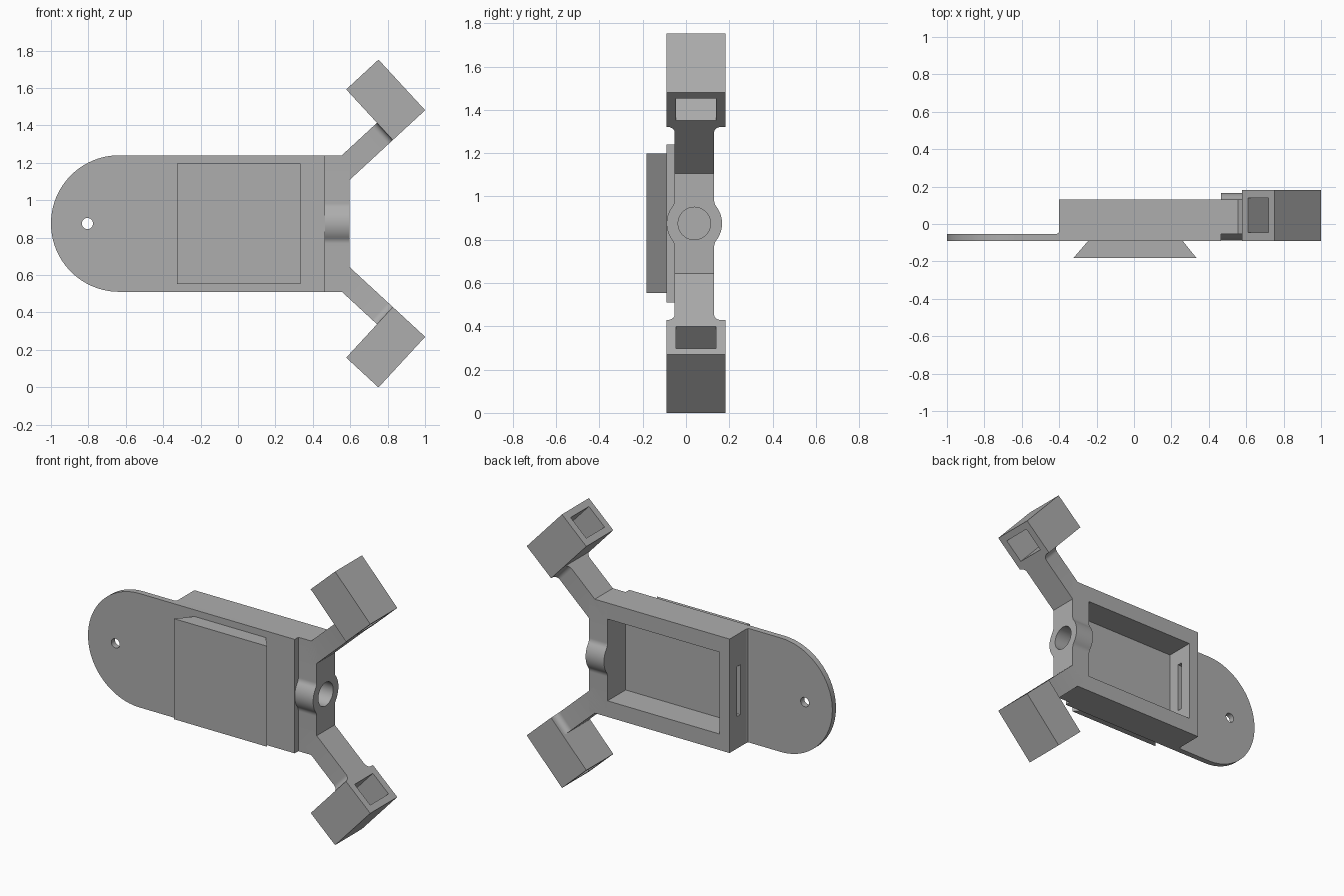
import bpy, bmesh, math
from mathutils import Vector

if "Cube" in bpy.data.objects:
    bpy.data.objects.remove(bpy.data.objects["Cube"], do_unlink=True)

grey = bpy.data.materials.new("plain_grey")
grey.use_nodes = True
grey.diffuse_color = (0.42, 0.42, 0.42, 1)
grey.node_tree.nodes["Principled BSDF"].inputs["Base Color"].default_value = grey.diffuse_color

MID = 0.875                      # height of the mirror plane
FRONT, FLOOR, BACK = -0.09, -0.053, 0.13
AXIS_Y = (FLOOR + BACK) / 2      # centre line of socket and arms
HALF = (BACK - FLOOR) / 2


def prism(name, outline, lo, hi, place):
    """Extrude a 2D outline from lo to hi; place maps (u, v, w) to a point."""
    bm = bmesh.new()
    ends = [[bm.verts.new(place(u, v, w)) for u, v in outline] for w in (lo, hi)]
    bm.faces.new(ends[0])
    bm.faces.new(ends[1])
    n = len(outline)
    for i in range(n):
        j = (i + 1) % n
        bm.faces.new((ends[0][i], ends[0][j], ends[1][j], ends[1][i]))
    bmesh.ops.recalc_face_normals(bm, faces=bm.faces)
    mesh = bpy.data.meshes.new(name)
    bm.to_mesh(mesh)
    bm.free()
    mesh.materials.append(grey)
    ob = bpy.data.objects.new(name, mesh)
    bpy.context.collection.objects.link(ob)
    return ob


def activate(ob):
    bpy.ops.object.select_all(action='DESELECT')
    ob.select_set(True)
    bpy.context.view_layer.objects.active = ob


def cut(ob, cutter):
    mod = ob.modifiers.new("cut", 'BOOLEAN')
    mod.operation, mod.solver, mod.object = 'DIFFERENCE', 'EXACT', cutter
    activate(ob)
    bpy.ops.object.modifier_apply(modifier=mod.name)
    bpy.data.objects.remove(cutter, do_unlink=True)


def smooth(ob):
    activate(ob)
    bpy.ops.object.shade_smooth_by_angle(angle=math.radians(30))


def arc(cx, cy, r, start, end, steps):
    angles = [math.radians(start + (end - start) * i / steps) for i in range(steps + 1)]
    return [(cx + r * math.cos(a), cy + r * math.sin(a)) for a in angles]


def rect(u0, u1, v0, v1):
    return [(u0, v0), (u1, v0), (u1, v1), (u0, v1)]


along_x = lambda u, v, w: (w, u, MID + v)
along_y = lambda u, v, w: (u, w, MID + v)
along_z = lambda u, v, w: (u, v, MID + w)

# Mounting plate with a round end and a screw hole
R = 0.365
plate = prism("base_plate", [(0.465, -R), (0.465, R)] + arc(R - 1, 0, R, 90, 270, 48),
              FRONT, FLOOR, along_y)
cut(plate, prism("hole_cutter", arc(-0.805, 0, 0.03, 0, 345, 23), -0.3, 0.3, along_y))
smooth(plate)

# Open-backed box with a slot in its end wall
box = prism("box_walls", [(-0.415, FLOOR), (0.465, FLOOR), (0.465, BACK), (-0.4, BACK),
                          (-0.4, FLOOR + 0.015), (-0.404, FLOOR + 0.004)], -R, R, along_z)
cut(box, prism("cavity_cutter", rect(-0.33, 0.48, -0.262, 0.262), -0.3, 0.3, along_y))
cut(box, prism("slot_cutter", rect(0.022, 0.055, -0.16, 0.16), -0.5, -0.2, along_x))

# Dovetail rail on the front
prism("dovetail_rail", [(-0.325, -0.183), (0.335, -0.183), (0.26, FRONT), (-0.245, FRONT)],
      -0.322, 0.322, along_z)

# End bar with a filleted round socket bulging out on both sides
r, f = 0.128, 0.05
dz = math.sqrt((r + f) ** 2 - (HALF + f) ** 2)
lean = math.degrees(math.atan2(dz, HALF + f))
side = ([(HALF, -R)] + arc(HALF + f, -dz, f, 180, 180 - lean, 6)
        + arc(0, 0, r, -lean, lean, 16) + arc(HALF + f, dz, f, 180 + lean, 180, 6)
        + [(HALF, R)])
outline = side + [(-u, -v) for u, v in side]
hub = prism("socket_bar", [(AXIS_Y + u, v) for u, v in outline], 0.465, 0.595, along_x)
cut(hub, prism("socket_cutter", arc(AXIS_Y, 0, 0.075, 0, 352.5, 47), 0.485, 0.7, along_x))
smooth(hub)

# Slanted arms, each ending in a hollow block
ANGLE = math.radians(42.7)
OUT = Vector((math.cos(ANGLE), 0, math.sin(ANGLE)))
ACROSS = Vector((math.sin(ANGLE), 0, -math.cos(ANGLE)))
CORNER = Vector((0.828, 0, 0.4465))
for label, sign in (("upper", 1), ("lower", -1)):
    def place(u, v, w):
        p = CORNER + OUT * u + ACROSS * w
        return (p.x, v, MID + sign * p.z)

    flare = [(-0.36, HALF)] + arc(-0.035, HALF + 0.035, 0.035, 270, 360, 6)
    flare += [(0.01, HALF + 0.035)]
    profile = flare + [(u, -v) for u, v in reversed(flare)]
    arm = prism(label + "_arm", [(u, AXIS_Y + v) for u, v in profile], -0.125, 0, place)
    smooth(arm)
    block = prism(label + "_block", rect(0, 0.235, FRONT, 0.183), -0.368, 0, place)
    cut(block, prism("block_cutter", rect(0.042, 0.193, -0.046, 0.139), -0.5, 0.1, place))
